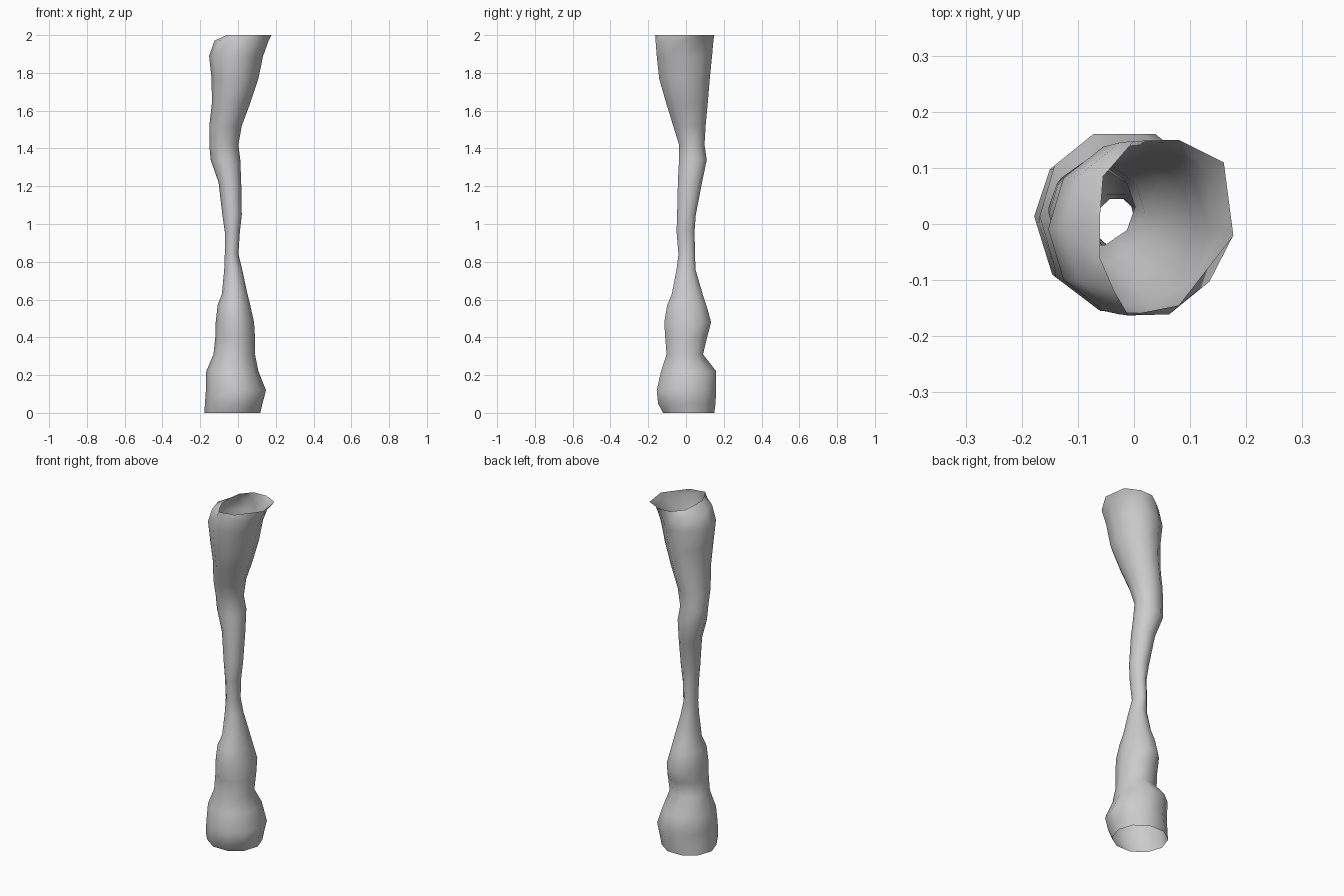
import bpy, bmesh, math

SIDES = 10
# Cross-sections: height, x min, x max, y min, y max
SECTIONS = [
    (0.00, -0.178, 0.118, -0.122, 0.150),
    (0.05, -0.175, 0.130, -0.148, 0.156),
    (0.12, -0.170, 0.148, -0.155, 0.160),
    (0.22, -0.168, 0.108, -0.132, 0.160),
    (0.31, -0.130, 0.090, -0.103, 0.090),
    (0.40, -0.120, 0.090, -0.110, 0.112),
    (0.48, -0.118, 0.085, -0.115, 0.133),
    (0.57, -0.108, 0.065, -0.100, 0.108),
    (0.63, -0.085, 0.050, -0.075, 0.088),
    (0.76, -0.073, 0.022, -0.050, 0.050),
    (0.84, -0.070, 0.002, -0.040, 0.048),
    (0.96, -0.070, 0.010, -0.050, 0.045),
    (1.05, -0.083, 0.020, -0.047, 0.052),
    (1.22, -0.103, 0.017, -0.043, 0.085),
    (1.34, -0.145, 0.012, -0.037, 0.110),
    (1.42, -0.152, 0.002, -0.037, 0.098),
    (1.52, -0.152, 0.020, -0.068, 0.104),
    (1.64, -0.138, 0.065, -0.105, 0.115),
    (1.77, -0.140, 0.108, -0.142, 0.126),
    (1.89, -0.153, 0.133, -0.155, 0.138),
    (1.97, -0.125, 0.162, -0.161, 0.145),
]
# Uneven top rim, leaning toward +x
RIM = [(0.177, -0.02), (0.16, 0.11), (0.08, 0.15), (0.0, 0.148), (-0.055, 0.085),
       (-0.061, 0.01), (-0.061, -0.06), (-0.035, -0.12), (-0.01, -0.163), (0.08, -0.145)]

bm = bmesh.new()


def ring(z, x0, x1, y0, y1):
    top = math.sin(math.radians(72))
    out = []
    for i in range(SIDES):
        a = 2 * math.pi * i / SIDES
        out.append(bm.verts.new(((x0 + x1) / 2 + (x1 - x0) / 2 * math.cos(a),
                                 (y0 + y1) / 2 + (y1 - y0) / 2 * math.sin(a) / top, z)))
    return out


# Open tube bridged from ring to ring
rings = [ring(*s) for s in SECTIONS]
rings.append([bm.verts.new((x, y, 2.0)) for x, y in RIM])
for lo, hi in zip(rings, rings[1:]):
    for i in range(SIDES):
        j = (i + 1) % SIDES
        bm.faces.new((lo[i], lo[j], hi[j], hi[i])).smooth = True

mesh = bpy.data.meshes.new("trunk_tube")
bm.to_mesh(mesh)
bm.free()
bpy.context.collection.objects.link(bpy.data.objects.new("trunk_tube", mesh))
